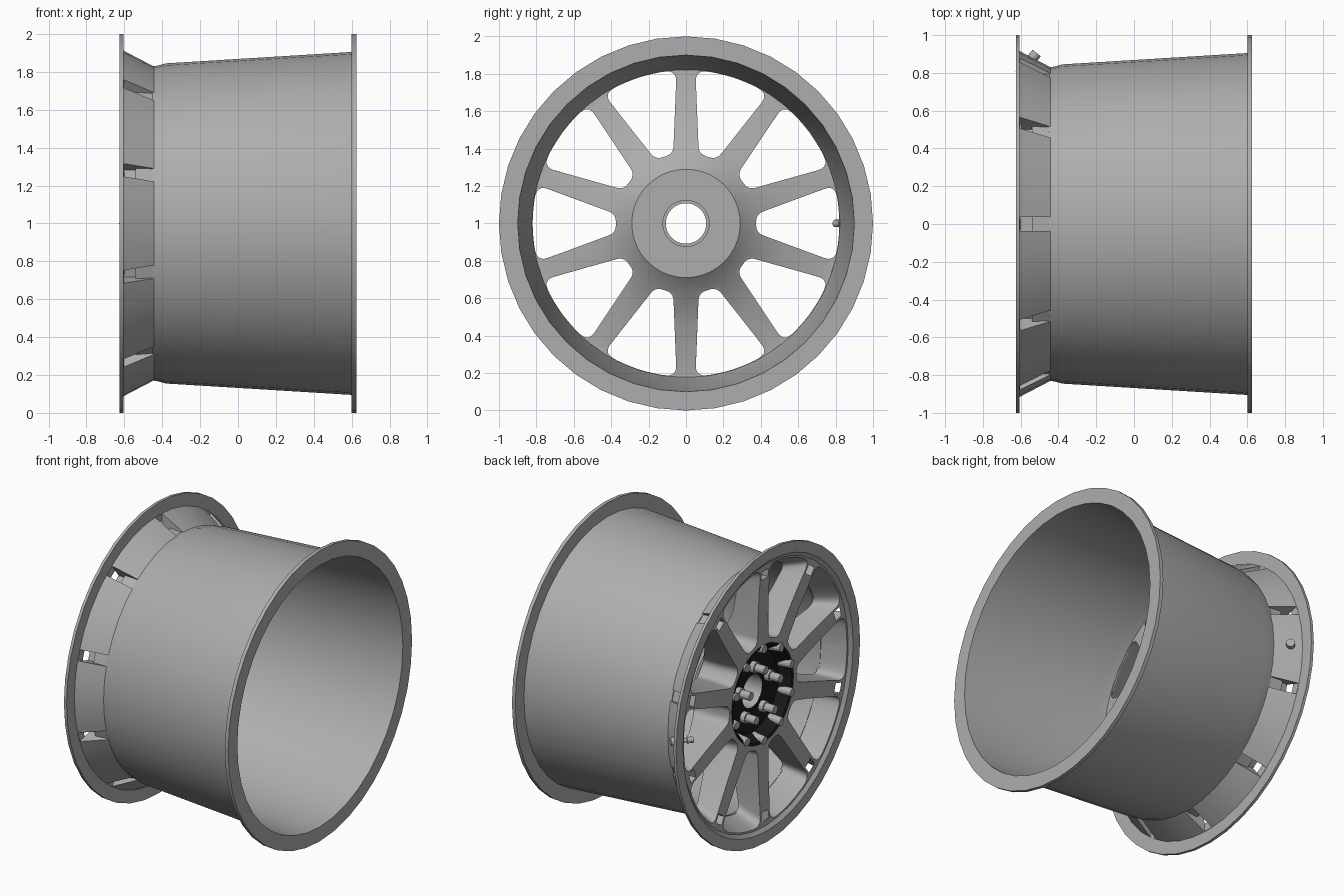
import bpy, bmesh
from math import sin, cos, pi, radians, sqrt
from mathutils import Vector, Matrix

if "Cube" in bpy.data.objects:
    bpy.data.objects.remove(bpy.data.objects["Cube"])

N = 10                       # spokes / windows
STEP = 2 * pi / N
AXIS = Vector((0, 0, 1))     # wheel axle runs along x through here


def material(name, v):
    m = bpy.data.materials.new(name)
    m.diffuse_color = (v, v, v, 1)
    m.use_nodes = True
    m.node_tree.nodes["Principled BSDF"].inputs["Base Color"].default_value = m.diffuse_color
    return m


GREY = material("grey", .42)
DARK = material("dark", .01)


def finish(name, bm, smooth=True, mat=GREY):
    bmesh.ops.recalc_face_normals(bm, faces=bm.faces)
    me = bpy.data.meshes.new(name)
    bm.to_mesh(me)
    bm.free()
    me.materials.append(mat)
    ob = bpy.data.objects.new(name, me)
    bpy.context.collection.objects.link(ob)
    if smooth:
        shade(ob)
    return ob


def select(ob):
    bpy.ops.object.select_all(action='DESELECT')
    ob.select_set(True)
    bpy.context.view_layer.objects.active = ob


def shade(ob):
    select(ob)
    bpy.ops.object.shade_smooth_by_angle(angle=radians(28))


def polar(x, r, a):
    return Vector((x, r * cos(a), 1 + r * sin(a)))


def loft(bm, rings, closed=False):
    """Skin rings of points; cap the ends, or join last to first."""
    vs = [[bm.verts.new(p) for p in ring] for ring in rings]
    n = len(vs[0])
    pairs = list(zip(vs, vs[1:])) + ([(vs[-1], vs[0])] if closed else [])
    for a, b in pairs:
        for i in range(n):
            j = (i + 1) % n
            bm.faces.new((a[i], a[j], b[j], b[i]))
    if not closed:
        bm.faces.new(vs[0])
        bm.faces.new(vs[-1])


def revolve(name, profile, seg=40, smooth=True, mat=GREY):
    """Closed (x, radius) profile spun around the axle."""
    bm = bmesh.new()
    loft(bm, [[polar(x, r, 2 * pi * i / seg) for i in range(seg)] for x, r in profile], True)
    return finish(name, bm, smooth, mat)


def rod(name, p, q, r, seg=12):
    p, q = Vector(p), Vector(q)
    bm = bmesh.new()
    rot = (q - p).to_track_quat('Z', 'Y').to_matrix().to_4x4()
    bmesh.ops.create_cone(bm, cap_ends=True, segments=seg, radius1=r, radius2=r,
                          depth=(q - p).length, matrix=Matrix.Translation((p + q) / 2) @ rot)
    return finish(name, bm)


def cut(ob, cutter):
    m = ob.modifiers.new("cut", 'BOOLEAN')
    m.operation, m.solver, m.object = 'DIFFERENCE', 'EXACT', cutter
    select(ob)
    bpy.ops.object.modifier_apply(modifier=m.name)
    bpy.data.objects.remove(cutter)


def window_outline(inner, t_in, outer, t_out, d_in, d_out):
    """Rounded wedge with an arched outer end, as (radial, tangential) points."""
    oa = sqrt(outer ** 2 - t_out ** 2)
    c = [(inner, -t_in, d_in), (oa, -t_out, d_out)]
    for f in (-.6, -.3, 0, .3, .6):
        c.append((sqrt(outer ** 2 - (t_out * f) ** 2), t_out * f, 0))
    c += [(oa, t_out, d_out), (inner, t_in, d_in)]
    pts = []
    for i, (a, t, d) in enumerate(c):
        p = Vector((a, t))
        if not d:
            pts.append(p)
            continue
        u = (Vector(c[i - 1][:2]) - p).normalized() * d + p
        v = (Vector(c[(i + 1) % len(c)][:2]) - p).normalized() * d + p
        for k in range(6):
            s = k / 5
            pts.append(u * (1 - s) ** 2 + p * 2 * s * (1 - s) + v * s * s)
    return pts


# barrel with rear flange
revolve("barrel", [(-.45, .829), (-.42, .834), (-.38, .845), (.60, .905), (.60, 1), (.625, 1),
                   (.625, .9), (-.38, .837), (-.45, .822)])

# front disc: hub, spokes and front flange in one turned body
disc = revolve("spoke_disc", [
    (-.25, .125), (-.25, .29), (-.32, .37), (-.40, .55), (-.44, .80), (-.44, .829),
    (-.605, .915), (-.605, 1), (-.625, 1), (-.625, .925), (-.605, .90), (-.59, .6),
    (-.585, .35), (-.58, .325), (-.50, .285), (-.50, .112), (-.27, .112)], smooth=False)

# ten tapered windows
front = window_outline(.36, .06, .905, .232, .045, .07)
back = window_outline(.375, .05, .82, .205, .04, .06)
bm = bmesh.new()
for i in range(N):
    rot = Matrix.Rotation(i * STEP, 3, 'X')
    loft(bm, [[rot @ Vector((x, p.x, p.y)) + AXIS for p in o]
              for x, o in ((-.65, front), (-.44, back), (-.18, back))])
cut(disc, finish("window_cutter", bm, False))

# stepped valleys outside each spoke end, leaving a pad behind each window
valley = [(-.603, .95), (-.603, .80), (-.54, .80), (-.54, .83), (-.43, .82), (-.43, .95)]
bm = bmesh.new()
for i in range(N):
    rot = Matrix.Rotation((i + .5) * STEP, 3, 'X')
    loft(bm, [[rot @ Vector((x, r, s * .036)) + AXIS for x, r in valley] for s in (-1, 1)])
cut(disc, finish("valley_cutter", bm, False))
shade(disc)

# dark lining of the hub recess
revolve("hub_recess", [(-.587, .335), (-.58, .318), (-.506, .278), (-.506, .112),
                       (-.498, .112), (-.498, .29), (-.575, .335)], mat=DARK)

# rounded spoke roots around the hub recess
for i in range(N):
    a = (i + .5) * STEP
    rod("spoke_root", polar(-.51, .305, a), polar(-.6, .315, a), .028)

# rear bore collar
revolve("bore_collar", [(-.24, .108), (-.24, .126), (-.27, .126), (-.27, .108)])

# five lug bolts with collars
for i in range(5):
    a = pi / 2 + i * 2 * pi / 5
    rod("lug_bolt", polar(-.51, .17, a), polar(-.61, .17, a), .028)
    rod("lug_collar", polar(-.50, .17, a), polar(-.54, .17, a), .038)

# valve, passing through the pad on the +y side
rod("valve_stem", (-.525, .90, 1), (-.60, .81, 1), .014)
rod("valve_base", (-.515, .905, 1), (-.55, .862, 1), .028)
rod("valve_cap", (-.585, .828, 1), (-.612, .796, 1), .02)
